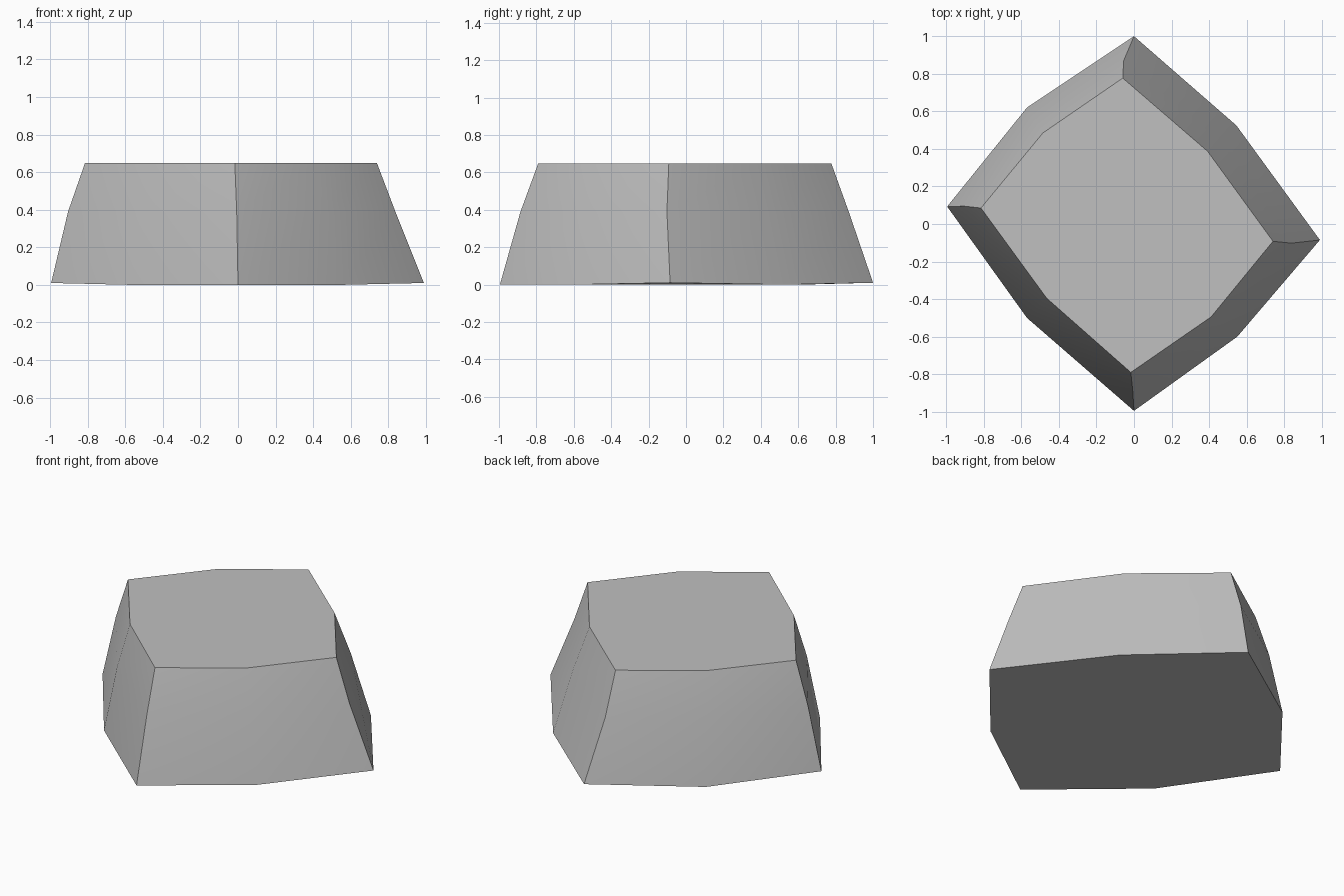
import bpy
import bmesh
import math

cube = bpy.data.objects.get("Cube")
if cube:
    bpy.data.objects.remove(cube, do_unlink=True)

# Plain grey stone
grey = bpy.data.materials.new("stone_grey")
grey.use_nodes = True
colour = (0.53, 0.53, 0.53, 1)
grey.diffuse_color = colour
grey.node_tree.nodes["Principled BSDF"].inputs["Base Color"].default_value = colour

# Outlines of the block, alternating corners and bowed side middles
base = [(0, 1), (-.57, .62), (-.995, .093), (-.57, -.5),
        (0, -.995), (.55, -.6), (.99, -.085), (.545, .525)]
waist = [(-.055, .87), (-.53, .55), (-.905, .095), (-.515, -.45),
         (-.007, -.885), (.475, -.55), (.838, -.102), (.46, .45)]
crown = [(-.06, .777), (-.485, .485), (-.815, .085), (-.465, -.395),
         (-.017, -.79), (.41, -.495), (.74, -.092), (.392, .387)]


def add_ring(bm, outline, height, corner_lift=0):
    return [bm.verts.new((x, y, height + (corner_lift if i in (0, 2, 6) else 0)))
            for i, (x, y) in enumerate(outline)]


# Tapered block with bowed sides and flat caps
bm = bmesh.new()
rings = [add_ring(bm, base, 0, 0.01), add_ring(bm, waist, 0.39), add_ring(bm, crown, 0.648)]
for low, high in zip(rings, rings[1:]):
    for i in range(len(low)):
        j = (i + 1) % len(low)
        bm.faces.new((low[i], low[j], high[j], high[i]))
bm.faces.new(rings[0])
bm.faces.new(rings[-1])
bmesh.ops.recalc_face_normals(bm, faces=bm.faces)

mesh = bpy.data.meshes.new("stone_block")
bm.to_mesh(mesh)
bm.free()
mesh.materials.append(grey)
block = bpy.data.objects.new("stone_block", mesh)
bpy.context.collection.objects.link(block)

# Soft sides, crisp corners
bpy.ops.object.select_all(action="DESELECT")
block.select_set(True)
bpy.context.view_layer.objects.active = block
bpy.ops.object.shade_smooth_by_angle(angle=math.radians(35))
